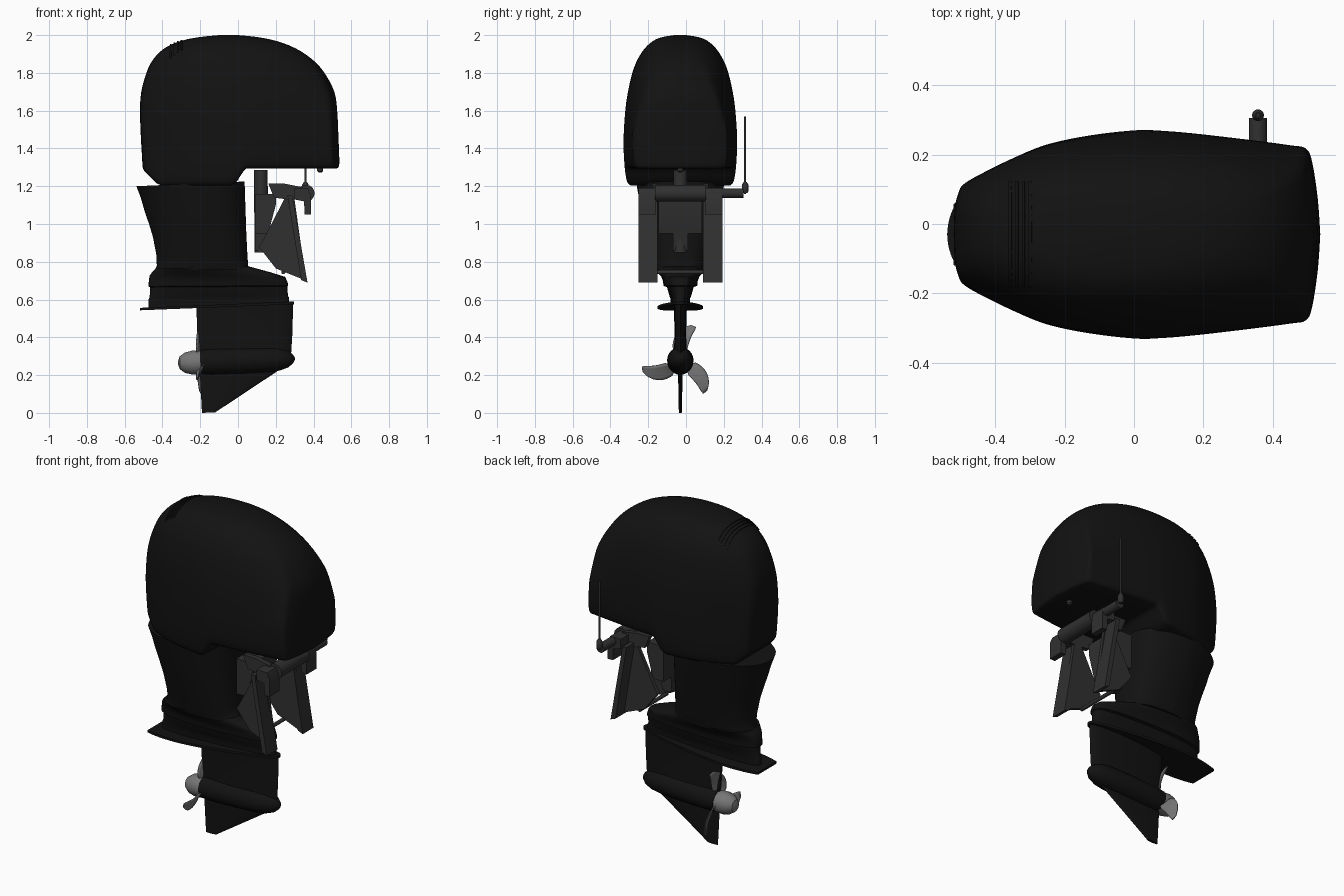
import bpy, bmesh, math
from mathutils import Vector

if "Cube" in bpy.data.objects:
    bpy.data.objects.remove(bpy.data.objects["Cube"])

CY = -0.03  # centre plane of the motor


def material(name, v):
    m = bpy.data.materials.new(name)
    m.diffuse_color = (v, v, v, 1)
    m.use_nodes = True
    m.node_tree.nodes["Principled BSDF"].inputs["Base Color"].default_value = m.diffuse_color
    return m


BLACK, DARK, STEEL = material("black", 0.006), material("dark_grey", 0.03), material("steel", 0.18)


def build(name, verts, faces, mat, angle=35):
    me = bpy.data.meshes.new(name)
    me.from_pydata([tuple(v) for v in verts], [], faces)
    bm = bmesh.new()
    bm.from_mesh(me)
    bmesh.ops.remove_doubles(bm, verts=bm.verts, dist=1e-5)
    bmesh.ops.recalc_face_normals(bm, faces=bm.faces)
    bm.to_mesh(me)
    bm.free()
    ob = bpy.data.objects.new(name, me)
    bpy.context.collection.objects.link(ob)
    me.materials.append(mat)
    bpy.ops.object.select_all(action='DESELECT')
    ob.select_set(True)
    bpy.context.view_layer.objects.active = ob
    bpy.ops.object.shade_smooth_by_angle(angle=math.radians(angle))
    return ob


def spline(pts, n):
    """Catmull-Rom through tuples."""
    out = []
    for i in range(len(pts) - 1):
        p = [Vector(pts[min(max(i + k, 0), len(pts) - 1)]) for k in (-1, 0, 1, 2)]
        for j in range(n):
            t = j / n
            out.append(p[1] + 0.5 * t * (p[2] - p[0] + t * (2 * p[0] - 5 * p[1] + 4 * p[2] - p[3]
                       + t * (3 * (p[1] - p[2]) + p[3] - p[0]))))
    return out + [Vector(pts[-1])]


def loft(name, plan, rings, mat, zmap=None, angle=35, rounding=None):
    """Stack a symmetric half plan (u, v); rings are (z back, z front, x back, x front, half width)."""
    m, verts, faces = len(plan), [], []
    n = 2 * m
    for zb, zf, xb, xf, w in rings:
        row, k = [], rounding(zb) if rounding else 0
        for u, v in plan:
            x, z = xb + u * (xf - xb), zb + u * (zf - zb)
            v += k * (max(0, 1 - abs(2 * u - 1) ** 2.3) ** 0.435 - v)
            row.append((x, max(v, 0) * w, zmap(x, z) if zmap else z))
        verts += [(x, CY + y, z) for x, y, z in row] + [(x, CY - y, z) for x, y, z in reversed(row)]
    for r in range(len(rings) - 1):
        faces += [(r * n + i, r * n + (i + 1) % n, (r + 1) * n + (i + 1) % n, (r + 1) * n + i) for i in range(n)]
    for o in (0, (len(rings) - 1) * n):
        faces += [(o + i, o + i + 1, o + n - 2 - i, o + n - 1 - i) for i in range(m - 1)]
    return build(name, verts, faces, mat, angle)


def lathe(name, a, b, prof, mat, n=24):
    """Revolve (distance, radius) pairs about the line from a towards b."""
    a, b = Vector(a), Vector(b)
    d = (b - a).normalized()
    s = d.orthogonal().normalized()
    t = d.cross(s)
    verts, faces = [], []
    for h, r in prof:
        verts += [a + d * h + r * (s * math.cos(k * math.tau / n) + t * math.sin(k * math.tau / n)) for k in range(n)]
    for i in range(len(prof) - 1):
        faces += [(i * n + k, i * n + (k + 1) % n, (i + 1) * n + (k + 1) % n, (i + 1) * n + k) for k in range(n)]
    faces += [tuple(range(n)), tuple(range((len(prof) - 1) * n, len(prof) * n))]
    return build(name, verts, faces, mat)


def rod(name, a, b, r, mat, n=20):
    return lathe(name, a, b, [(0, r), ((Vector(b) - Vector(a)).length, r)], mat, n)


def prism(name, poly, y0, y1, mat):
    """Extrude an x-z outline between two distances from the centre plane."""
    n = len(poly)
    verts = [(x, CY + y, z) for y in (y0, y1) for x, z in poly]
    faces = [(i, (i + 1) % n, n + (i + 1) % n, n + i) for i in range(n)]
    return build(name, verts, faces + [tuple(range(n)), tuple(range(n, 2 * n))], mat)


def rows(pts, n):
    """Smooth rings given as (z, x back, x front, half width)."""
    z = spline([(p[0], p[3]) for p in pts], n)
    x = spline([(p[1], p[2]) for p in pts], n)
    return [(a[0], a[0], b[0], b[1], a[1]) for a, b in zip(z, x)]


# Engine cowl, with a stepped underside
def cowl_z(x, z):
    if z > 1.45:
        return z
    t = min(max((x + 0.03) / 0.08, 0), 1)
    base = 1.205 + 0.09 * t * t * (3 - 2 * t) + max(0, -0.42 - x)
    return base + (z - 1.205) * (1.45 - base) / 0.245


cowl_plan = spline([(0, 0), (.002, .25), (.01, .4), (.03, .5), (.11, .65), (.22, .825), (.3, .905), (.4, .965),
                    (.5, 1), (.56, .995), (.65, .97), (.8, .91), (.92, .855), (.962, .825), (.978, .7),
                    (.993, .35), (1, 0)], 4)
cowl_rings = rows([(1.205, -.497, .525, .268), (1.225, -.505, .535, .286), (1.3, -.508, .536, .297),
                   (1.45, -.514, .532, .3), (1.6, -.519, .525, .291), (1.7, -.512, .51, .277),
                   (1.8, -.485, .458, .254), (1.87, -.45, .395, .227), (1.93, -.39, .305, .188),
                   (1.97, -.3, .2, .143), (1.99, -.2, .1, .093), (2, -.1, 0, .03)], 3)
cowl = loft("cowl", cowl_plan, cowl_rings, BLACK, cowl_z, 40, lambda z: min(max((z - 1.5) / .45, 0), 1))

# Rear vent ribs laid on the cowl surface
bpy.context.view_layer.update()
for i in range(4):
    x, verts, faces = -0.355 + 0.019 * i, [], []
    for k in range(17):
        y = CY - 0.15 + 0.3 * k / 16
        hit, p, nrm, _ = cowl.ray_cast((x, y, 3), (0, 0, -1))
        if hit:
            side = Vector((0.004, 0, 0))
            verts += [p - side - nrm * .01, p - side + nrm * .005, p + side + nrm * .005, p + side - nrm * .01]
    c = len(verts) // 4
    for k in range(c - 1):
        faces += [(4 * k + j, 4 * k + (j + 1) % 4, 4 * k + 4 + (j + 1) % 4, 4 * k + 4 + j) for j in range(4)]
    build("vent_rib", verts, faces + [(0, 1, 2, 3), tuple(range(4 * c - 4, 4 * c))], BLACK)

# Midsection and stepped skirt
mid_plan = spline([(0, 0), (.008, .16), (.035, .34), (.1, .57), (.25, .83), (.45, .98), (.6, 1), (.75, .95),
                   (.88, .8), (.96, .55), (.995, .25), (1, 0)], 4)
loft("midsection", mid_plan, [
    (1.2, 1.225, -.538, .035, .232), (1.14, 1.15, -.515, .037, .22), (1.07, 1.08, -.495, .04, .207),
    (1, 1, -.471, .042, .193), (.93, .93, -.45, .045, .178), (.83, .83, -.431, .05, .158),
    (.78, .77, -.43, .055, .145), (.755, .76, -.44, .07, .14)], BLACK, None, 50)
skirt_plan = spline([(0, 0), (.004, .25), (.03, .5), (.12, .8), (.3, 1), (.6, .98), (.85, .8), (.96, .55),
                     (.995, .3), (1, 0)], 3)
loft("skirt", skirt_plan, [
    (.765, .775, -.435, .06, .135), (.745, .745, -.455, .17, .12), (.725, .72, -.468, .25, .1),
    (.7, .69, -.472, .263, .09), (.67, .675, -.474, .266, .088), (.665, .67, -.465, .262, .07),
    (.61, .62, -.468, .264, .055), (.6, .61, -.475, .27, .05), (.55, .585, -.475, .27, .05)], BLACK)

# Ventilation plate with a square-cornered tail
plate_plan = [(0, 0), (0, .72)] + spline([(.002, .74), (.1, .9), (.28, 1), (.55, .85), (.8, .55), (.97, .25),
                                          (1, .1), (1, 0)], 3)
loft("ventilation_plate", plate_plan, [(.543, .575, -.52, .295, .12), (.556, .59, -.52, .295, .12)], BLACK)

# Lower leg, gearcase and skeg
foil = spline([(0, 0), (0, .3), (.15, .7), (.45, 1), (.75, .9), (.93, .55), (1, 0)], 3)
loft("lower_leg", foil, [(.57, .585, -.215, .292, .035), (.42, .42, -.21, .288, .03), (.29, .29, -.2, .28, .035)], BLACK)
loft("skeg", foil, [(.24, .25, -.2, .25, .014), (.2, .215, -.197, .2, .012), (0, .003, -.19, -.12, .008)], BLACK)
lathe("gearcase", (-.2, CY, .27), (.3, CY, .287),
      [(0, .064), (.06, .069), (.25, .07), (.36, .067), (.42, .06), (.465, .045), (.49, .025), (.503, .004)], BLACK)

# Propeller hub and three skewed blades
lathe("propeller_hub", (-.19, CY, .267), (-.32, CY, .265),
      [(0, .062), (.05, .066), (.09, .056), (.118, .036), (.128, .008)], STEEL, 12)
N, M = 10, 7
for b in range(3):
    verts = []
    for i in range(N):
        t = i / (N - 1)
        r, wid = 0.045 + 0.16 * t, 0.047 * math.sqrt(max(0.02, 1 - (1.7 * t - 0.75) ** 2))
        pitch = math.radians(-32 + 16 * t)
        for j in range(M):
            s = (2 * j / (M - 1) - 1) * wid
            a = math.radians(92 + 120 * b) + s * math.cos(pitch) / max(r, .08) - .38 * t * t
            verts.append((-.2 + s * math.sin(pitch), CY + r * math.cos(a), .267 + r * math.sin(a)))
    faces = [(i * M + j, i * M + j + 1, i * M + M + j + 1, i * M + M + j) for i in range(N - 1) for j in range(M - 1)]
    blade = build("propeller_blade", verts, faces, STEEL)
    sol = blade.modifiers.new("thickness", 'SOLIDIFY')
    sol.thickness, sol.offset = .006, 0

# Swivel bracket
rod("swivel_tube", (.125, CY, .85), (.12, CY, 1.285), .037, DARK)
prism("swivel_block", [(.09, .95), (.16, .95), (.2, 1.1), (.2, 1.16), (.09, 1.16)], -.115, .115, DARK)
prism("swivel_foot", [(.09, .86), (.15, .86), (.17, .96), (.09, .96)], -.04, .04, DARK)

# Clamp brackets on both sides
for s in (-1, 1):
    prism("clamp_web", [(.265, 1.17), (.295, 1.16), (.36, .7), (.2, .765), (.11, .88), (.125, .9)],
          s * .12, s * .142, DARK)
    prism("clamp_flange", [(.262, 1.15), (.288, 1.15), (.368, .69), (.335, .703)], s * .12, s * .222, DARK)
    prism("clamp_arm", [(.16, 1.215), (.24, 1.215), (.34, 1.195), (.36, 1.13), (.26, 1.13), (.19, 1.14)],
          s * .12, s * .15, DARK)
    prism("clamp_hook", [(.3, 1.19), (.37, 1.19), (.387, 1.15), (.387, 1.05), (.352, 1.05), (.35, 1.12), (.3, 1.13)],
          s * .13, s * .222, DARK)
rod("clamp_crossbar", (.24, CY - .13, .745), (.24, CY + .13, .745), .011, DARK)

# Tilt tube, steering arm and rod
rod("tilt_tube", (.36, CY - .135, 1.163), (.36, CY + .135, 1.163), .045, DARK)
rod("steering_tube", (.357, CY + .1, 1.163), (.357, .305, 1.163), .026, DARK)
lathe("rod_joint", (.357, .313, 1.163), (.357, .313, 1.3), [(0, .012), (.01, .017), (.045, .017), (.06, .008)], DARK)
rod("steering_rod", (.357, .313, 1.16), (.357, .313, 1.57), .006, DARK, 12)

# Drain knob under the cowl
lathe("cowl_knob", (.435, CY, 1.31), (.435, CY, 1.2), [(0, .016), (.03, .016), (.037, .008)], DARK, 16)
